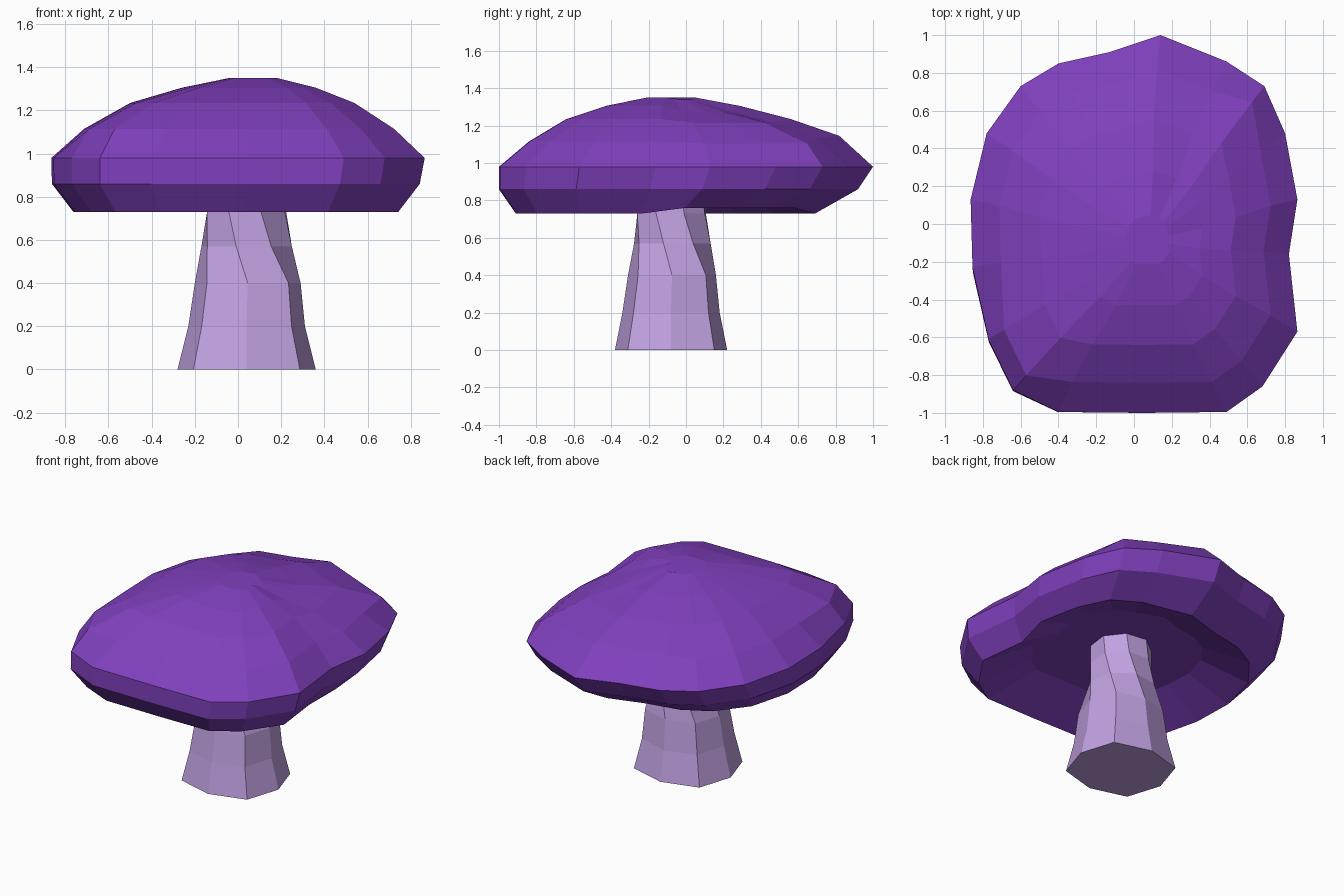
import bpy, bmesh, math

if "Cube" in bpy.data.objects:
    bpy.data.objects.remove(bpy.data.objects["Cube"])


def material(name, rgb):
    m = bpy.data.materials.new(name)
    m.diffuse_color = (*rgb, 1)
    m.use_nodes = True
    m.node_tree.nodes["Principled BSDF"].inputs["Base Color"].default_value = m.diffuse_color
    return m


def loft(name, rings, mat):
    """Skin a stack of equal-count rings (bottom to top) and cap both ends."""
    bm = bmesh.new()
    loops = [[bm.verts.new(p) for p in ring] for ring in rings]
    n = len(loops[0])
    for a, b in zip(loops, loops[1:]):
        for i in range(n):
            j = (i + 1) % n
            bm.faces.new((a[i], a[j], b[j], b[i]))
    bm.faces.new(loops[0][::-1])
    bm.faces.new(loops[-1])
    bmesh.ops.recalc_face_normals(bm, faces=bm.faces)
    mesh = bpy.data.meshes.new(name)
    bm.to_mesh(mesh)
    bm.free()
    mesh.materials.append(mat)
    obj = bpy.data.objects.new(name, mesh)
    bpy.context.collection.objects.link(obj)
    return obj


purple = material("purple cap", (0.216, 0.051, 0.515))
lilac = material("pale lilac stem", (0.53, 0.355, 0.75))

# Irregular rim outline, counter-clockwise from the back
outline = [(.14, 1), (-.13, .91), (-.40, .85), (-.60, .73), (-.78, .48),
           (-.865, .13), (-.855, -.23), (-.77, -.61), (-.64, -.88),
           (-.40, -.995), (.05, -1), (.49, -.995), (.68, -.86), (.865, -.57),
           (.82, -.16), (.865, .13), (.80, .48), (.69, .73), (.49, .86)]

# Cap rings: scale x, scale y, shift x, shift y, height, bulge at two corners,
# drop on the back right; the first ring is the roof of the hollow underside
levels = [(.55, .50, 0, -.11, .86, 0, 0),
          (.87, .80, -.01, -.11, .73, 0, 0),
          (.985, .96, -.01, -.04, .86, 0, 0),
          (1, 1, 0, 0, .98, 0, 0),
          (.83, .83, .005, -.01, 1.115, .07, .01),
          (.60, .60, .02, -.04, 1.235, .04, .02),
          (.36, .36, .05, -.07, 1.305, 0, .03),
          (.13, .13, .07, -.08, 1.35, 0, .01)]
rings = []
for sx, sy, dx, dy, z, bulge, drop in levels:
    ring = []
    for x, y in outline:
        b = bulge if abs(x) > .6 and x * y > .45 else 0
        h = z - (drop if x > .4 and y > 0 else 0)
        h += .03 if z == 1.115 and y > .8 else 0
        if z == .73 and x > .4 and y > .1:      # raised lip on the back right
            h += .03
        ring.append((x * (sx + b) + dx, y * (sy + b) + dy, h))
    rings.append(ring)
loft("cap", rings, purple)

# Stem: tapering squarish octagon that twists near the top
stem = [(0, .04, -.08, .32, .30, 0), (.2, .04, -.08, .27, .26, 0),
        (.4, .045, -.075, .245, .235, 0), (.57, .04, -.073, .215, .21, -13),
        (.73, .04, -.077, .195, .195, -25), (.87, .04, -.077, .19, .19, -30)]
rings = []
for z, cx, cy, rx, ry, t in stem:
    ring = []
    for i in range(8):
        a = math.radians(45 * i + t)
        k = 1.09 if i % 2 and z < .5 else 1
        ring.append((cx + k * rx * math.cos(a), cy + k * ry * math.sin(a), z))
    rings.append(ring)
loft("stem", rings, lilac)
